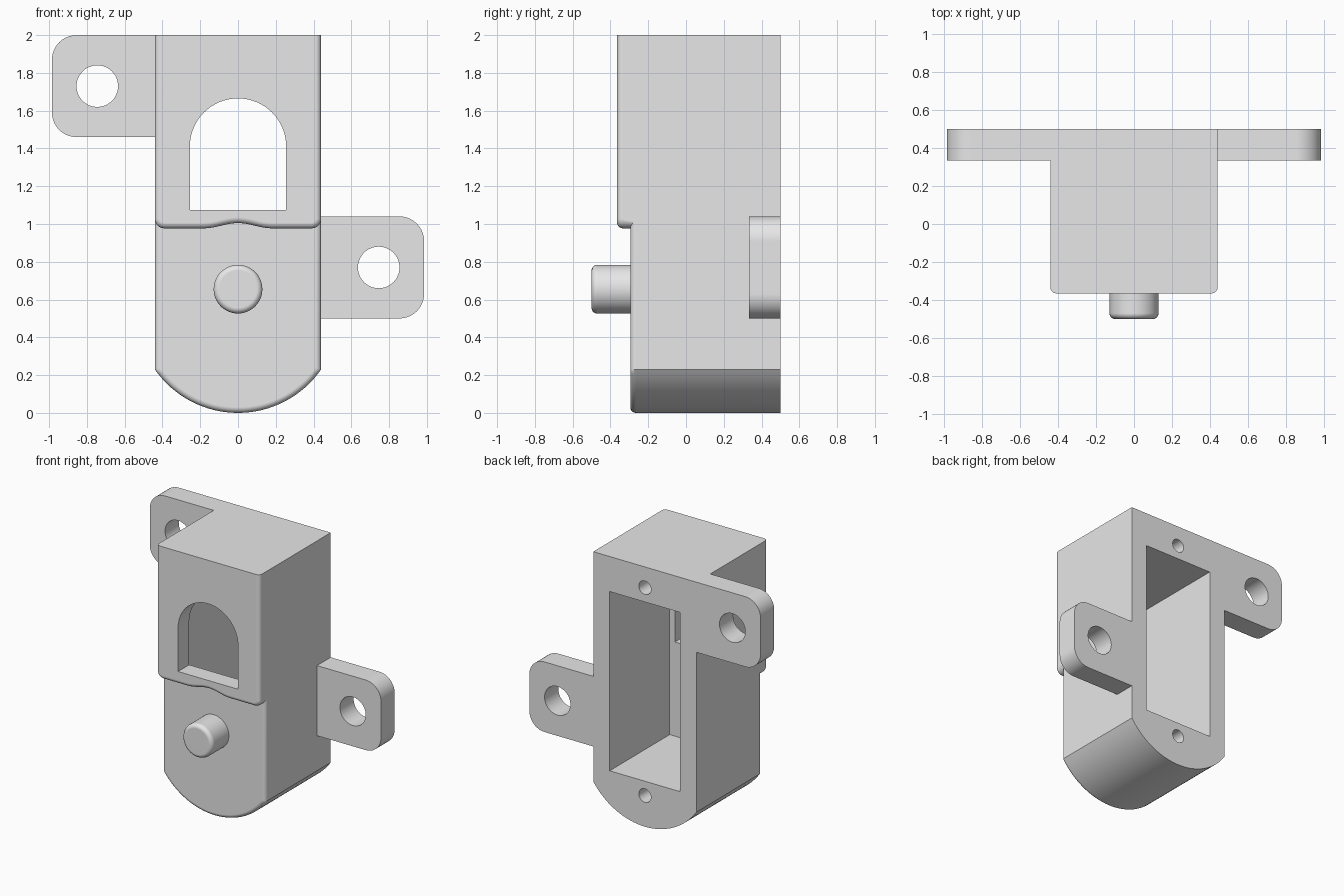
import bpy, bmesh, math

cube = bpy.data.objects.get("Cube")
if cube:
    bpy.data.objects.remove(cube, do_unlink=True)

GREY = bpy.data.materials.new("plain_grey")
GREY.use_nodes = True
GREY.diffuse_color = (0.8, 0.8, 0.8, 1)
GREY.node_tree.nodes["Principled BSDF"].inputs["Base Color"].default_value = (0.8, 0.8, 0.8, 1)

HALF, BACK, TOP = 0.44, 0.5, 2.0


def arc(cx, cz, r, start, end, n):
    """Points on an arc in the xz plane, angles in degrees."""
    angles = [math.radians(start + (end - start) * i / n) for i in range(n + 1)]
    return [(cx + r * math.cos(a), cz + r * math.sin(a)) for a in angles]


def prism(name, profile, y0, y1, fillet=0):
    """Extrude an xz profile along y; round the front rim below the top."""
    bm = bmesh.new()
    front = bm.faces.new([bm.verts.new((x, y0, z)) for x, z in profile])
    rim = [e for e in front.edges if min(v.co.z for v in e.verts) < TOP - 0.001]
    back = bmesh.ops.extrude_face_region(bm, geom=[front], use_keep_orig=True)
    for v in back["geom"]:
        if isinstance(v, bmesh.types.BMVert):
            v.co.y = y1
    bmesh.ops.recalc_face_normals(bm, faces=bm.faces)
    if fillet:
        bmesh.ops.bevel(bm, geom=rim, offset=fillet, segments=5, profile=0.5, affect='EDGES')
    mesh = bpy.data.meshes.new(name)
    bm.to_mesh(mesh)
    bm.free()
    mesh.materials.append(GREY)
    ob = bpy.data.objects.new(name, mesh)
    bpy.context.collection.objects.link(ob)
    return ob


def activate(ob):
    bpy.ops.object.select_all(action='DESELECT')
    ob.select_set(True)
    bpy.context.view_layer.objects.active = ob


def combine(target, other, operation):
    """Apply a boolean and discard the helper object."""
    activate(target)
    mod = target.modifiers.new("combine", 'BOOLEAN')
    mod.operation, mod.solver, mod.object = operation, 'EXACT', other
    bpy.ops.object.modifier_apply(modifier=mod.name)
    bpy.data.objects.remove(other, do_unlink=True)


def finish(ob):
    activate(ob)
    bpy.ops.object.shade_smooth_by_angle(angle=math.radians(30))
    mod = ob.modifiers.new("flat_normals", 'WEIGHTED_NORMAL')
    mod.keep_sharp = True


def round_hole(x, z, r, y0, y1):
    return prism("hole_cutter", arc(x, z, r, 0, 360, 48)[:-1], y0, y1)


# Main housing with a curved lower end
radius = 0.536
spread = math.degrees(math.asin(HALF / radius))
outline = arc(0, radius, radius, -90 - spread, -90 + spread, 32)
housing = prism("housing", outline + [(HALF, TOP), (-HALF, TOP)], -0.295, BACK, 0.03)

# Raised upper front with a gentle wave in its lower edge
low, corner = 0.977, 0.05
wave = [(-0.18 + 0.36 * i / 16, low + 0.014 * (1 - math.cos(math.tau * i / 16)))
        for i in range(17)]
lower_edge = (arc(-HALF + corner, low + corner, corner, 180, 270, 6) + wave
              + arc(HALF - corner, low + corner, corner, 270, 360, 6))
raised = prism("raised_front", lower_edge + [(HALF, TOP), (-HALF, TOP)], -0.365, 0, 0.03)
combine(housing, raised, 'UNION')

# Mounting ears, one on each side at different heights
for side, z0, z1 in ((-1, 1.46, TOP), (1, 0.5, 1.04)):
    tip, r = 0.985, 0.13
    ear = ([(0.36, z0)] + arc(tip - r, z0 + r, r, -90, 0, 10)
           + arc(tip - r, z1 - r, r, 0, 90, 10) + [(0.36, z1)])
    combine(housing, prism("ear", [(side * x, z) for x, z in ear], 0.333, BACK), 'UNION')
    hole = round_hole(side * 0.745, (z0 + z1) / 2, 0.11, 0.2, 0.6)
    combine(housing, hole, 'DIFFERENCE')

# Cavity open at the back
cavity = prism("cavity_cutter", [(-0.3, 0.35), (0.3, 0.35), (0.3, 1.73), (-0.3, 1.73)], -0.23, 0.6)
combine(housing, cavity, 'DIFFERENCE')

# Arched window through the front wall
w = 0.255
window = [(-w, 1.075), (w, 1.075)] + arc(0, 1.41, w, 0, 180, 32)
combine(housing, prism("window_cutter", window, -0.5, -0.1), 'DIFFERENCE')

# Blind screw holes in the back rim
for z in (0.24, 1.84):
    combine(housing, round_hole(0, z, 0.052, 0.15, 0.6), 'DIFFERENCE')
finish(housing)

# Push button on the lower front
button = prism("push_button", arc(0, 0.655, 0.129, 0, 360, 48)[:-1], -BACK, -0.27, 0.03)
finish(button)
